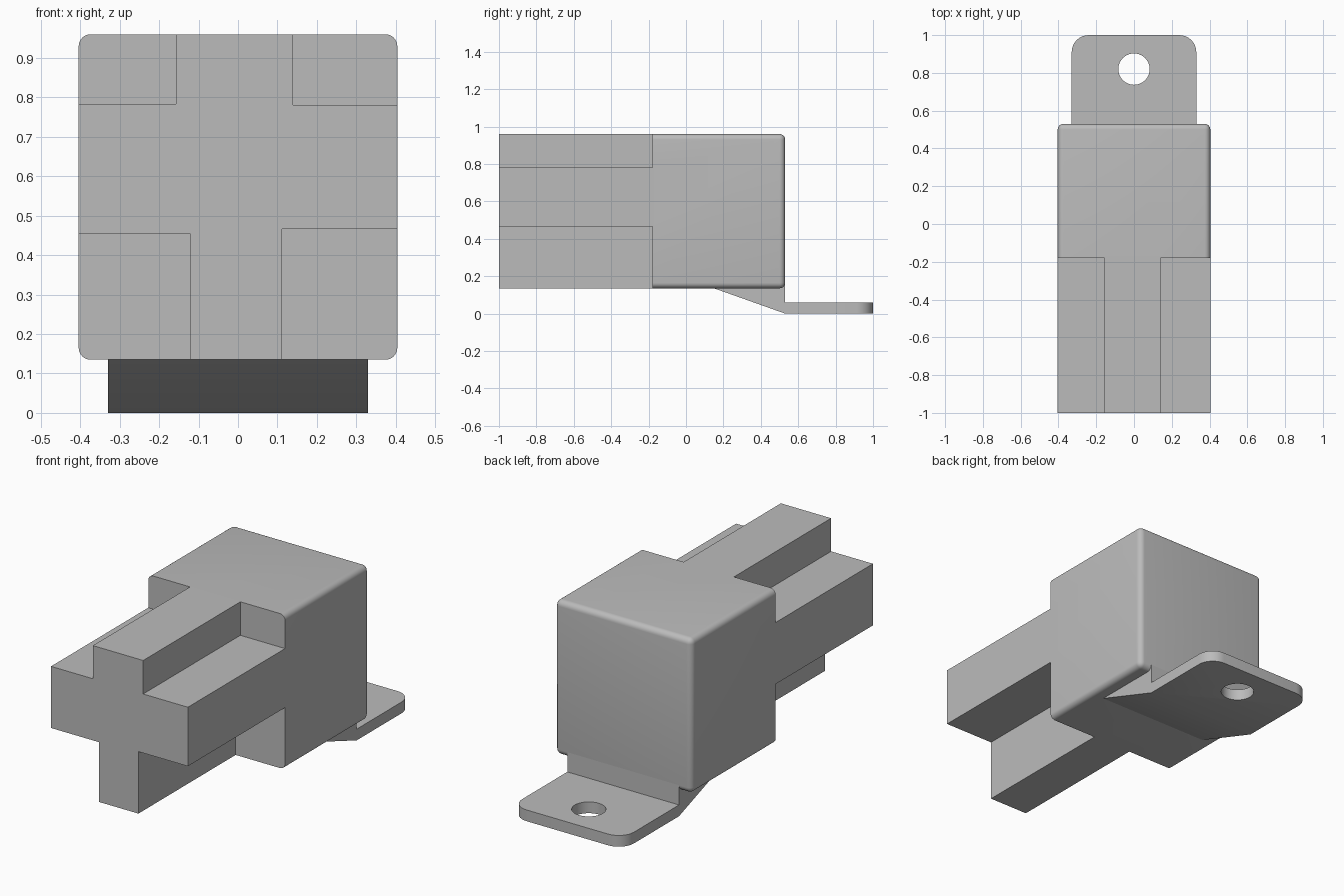
import bpy, bmesh, math

cube = bpy.data.objects.get("Cube")
if cube:
    bpy.data.objects.remove(cube, do_unlink=True)

grey = bpy.data.materials.new("light grey")
grey.use_nodes = True
colour = (0.5, 0.5, 0.5, 1)
grey.diffuse_color = colour
grey.node_tree.nodes["Principled BSDF"].inputs["Base Color"].default_value = colour


def make_object(name, bm):
    bmesh.ops.recalc_face_normals(bm, faces=bm.faces)
    mesh = bpy.data.meshes.new(name)
    bm.to_mesh(mesh)
    bm.free()
    mesh.materials.append(grey)
    obj = bpy.data.objects.new(name, mesh)
    bpy.context.collection.objects.link(obj)
    return obj


def box(lo, hi):
    bm = bmesh.new()
    bmesh.ops.create_cube(bm, size=1)
    for v in bm.verts:
        v.co = [(a + b) / 2 + c * (b - a) for a, b, c in zip(lo, hi, v.co)]
    return bm


def cut(obj, cutters):
    for cutter in cutters:
        mod = obj.modifiers.new("cut", "BOOLEAN")
        mod.operation = "DIFFERENCE"
        mod.solver = "EXACT"
        mod.object = cutter
    graph = bpy.context.evaluated_depsgraph_get()
    mesh = bpy.data.meshes.new_from_object(obj.evaluated_get(graph))
    obj.modifiers.clear()
    obj.data = mesh
    for cutter in cutters:
        bpy.data.objects.remove(cutter, do_unlink=True)


def smooth(obj):
    bpy.ops.object.select_all(action="DESELECT")
    obj.select_set(True)
    bpy.context.view_layer.objects.active = obj
    bpy.ops.object.shade_smooth_by_angle(angle=math.radians(30))


# Housing: block rounded on every edge except around the front face
W, FRONT, BACK, LOW, TOP = 0.404, -1, 0.53, 0.135, 0.96
bm = box((-W, FRONT, LOW), (W, BACK, TOP))
edges = [e for e in bm.edges if any(v.co.y > 0 for v in e.verts)]
bmesh.ops.bevel(bm, geom=edges, offset=0.03, segments=6, profile=0.5, affect="EDGES")
housing = make_object("housing", bm)

# Four corner notches leave an uneven cross-shaped nose
notches = []
for side, inner, z, upper in [(-1, 0.157, 0.783, True), (1, 0.14, 0.781, True),
                              (-1, 0.12, 0.454, False), (1, 0.112, 0.466, False)]:
    x0, x1 = sorted((side * inner, side * 0.6))
    z0, z1 = (z, 1.2) if upper else (-0.2, z)
    notches.append(make_object("notch_cutter", box((x0, -1.2, z0), (x1, -0.18, z1))))
cut(housing, notches)
smooth(housing)

# Mounting bracket: side profile with sloped underside and flat tab
profile = [(0.15, LOW), (0.53, 0), (1, 0), (1, 0.06), (0.53, 0.06),
           (0.53, 0.165), (0.15, 0.165)]
bm = bmesh.new()
face = bm.faces.new([bm.verts.new((-0.33, y, z)) for y, z in profile])
ext = bmesh.ops.extrude_face_region(bm, geom=[face])
bmesh.ops.translate(bm, vec=(0.66, 0, 0),
                    verts=[g for g in ext["geom"] if isinstance(g, bmesh.types.BMVert)])
corners = [e for e in bm.edges
           if all(v.co.y > 0.99 for v in e.verts) and e.verts[0].co.x == e.verts[1].co.x]
bmesh.ops.bevel(bm, geom=corners, offset=0.09, segments=8, profile=0.5, affect="EDGES")
bracket = make_object("mounting_bracket", bm)

# Round screw hole in the tab
bm = bmesh.new()
bmesh.ops.create_cone(bm, cap_ends=True, segments=48, radius1=0.083, radius2=0.083, depth=0.4)
bmesh.ops.translate(bm, vec=(0, 0.82, 0.03), verts=bm.verts)
cut(bracket, [make_object("hole_cutter", bm)])
smooth(bracket)
